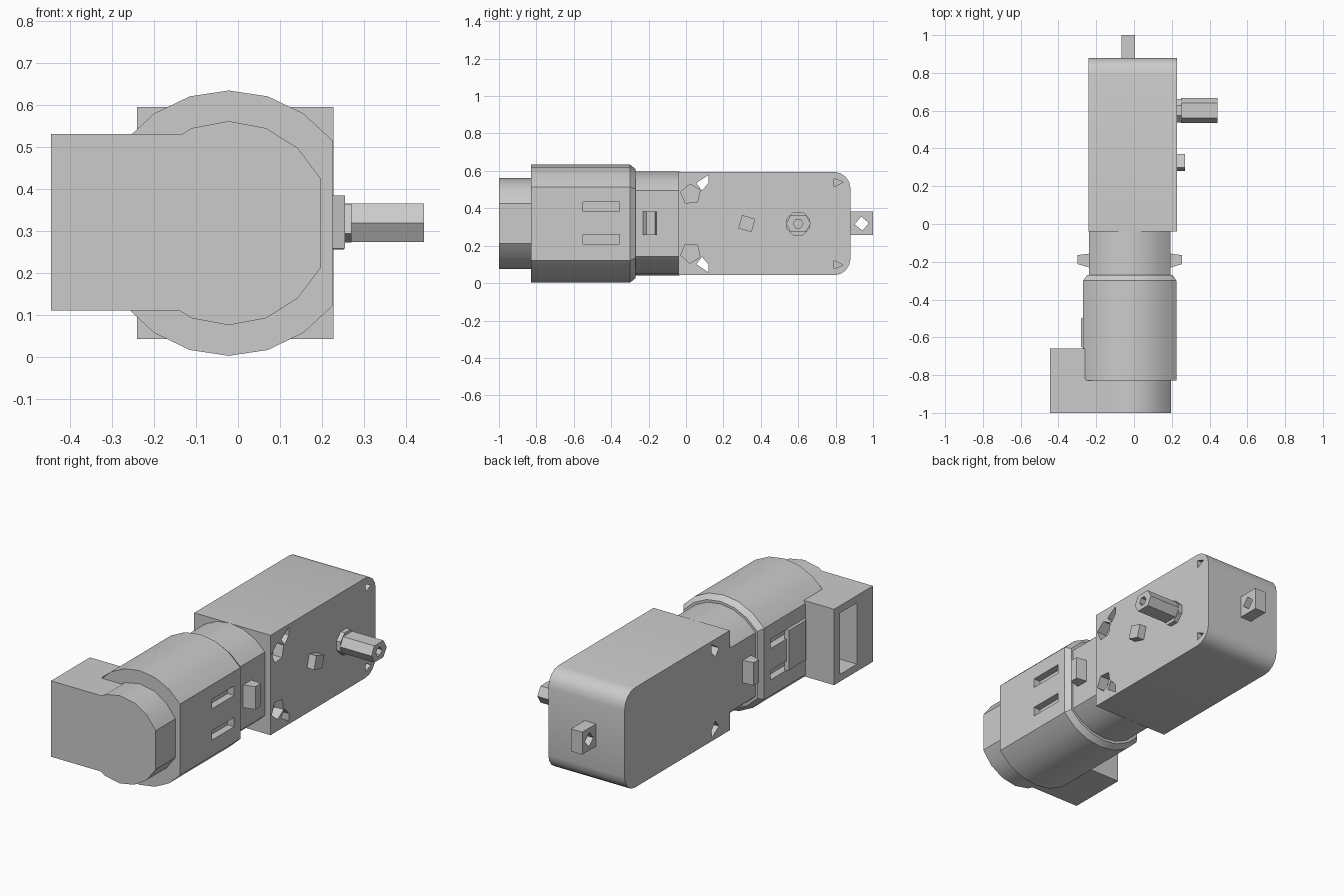
import bpy, bmesh, math

if "Cube" in bpy.data.objects:
    bpy.data.objects.remove(bpy.data.objects["Cube"], do_unlink=True)

GREY = (0.6, 0.6, 0.6, 1)
mat = bpy.data.materials.new("plain grey")
mat.use_nodes = True
mat.diffuse_color = GREY
mat.node_tree.nodes["Principled BSDF"].inputs["Base Color"].default_value = GREY

CX, CZ = -0.022, 0.318


def loft(name, rings, axis, smooth=False):
    """Skin (position, outline) rings stacked along the x or y axis."""
    bm = bmesh.new()
    loops = []
    for pos, pts in rings:
        loops.append([bm.verts.new((pos, u, v) if axis == "x" else (u, pos, v)) for u, v in pts])
    n = len(loops[0])
    for a, b in zip(loops, loops[1:]):
        for i in range(n):
            j = (i + 1) % n
            bm.faces.new((a[i], a[j], b[j], b[i]))
    bm.faces.new(loops[0])
    bm.faces.new(loops[-1])
    bmesh.ops.recalc_face_normals(bm, faces=bm.faces)
    mesh = bpy.data.meshes.new(name)
    bm.to_mesh(mesh)
    bm.free()
    mesh.materials.append(mat)
    ob = bpy.data.objects.new(name, mesh)
    bpy.context.collection.objects.link(ob)
    if smooth:
        bpy.ops.object.select_all(action="DESELECT")
        ob.select_set(True)
        bpy.context.view_layer.objects.active = ob
        bpy.ops.object.shade_smooth_by_angle(angle=math.radians(32))
    return ob


def rect(u0, u1, v0, v1):
    return [(u0, v0), (u1, v0), (u1, v1), (u0, v1)]


def ngon(u, v, r, n, turn=0):
    return [(u + r * math.cos(turn + math.tau * i / n), v + r * math.sin(turn + math.tau * i / n))
            for i in range(n)]


def barrel(half, r, n=6):
    """Circle outline with both sides cut flat at half width."""
    a = math.acos(half / r)
    top = [a + (math.pi - 2 * a) * i / n for i in range(n + 1)]
    return [(CX + r * math.cos(t), CZ + r * math.sin(t))
            for t in top + [t + math.pi for t in top]]


def cut(ob, pts, a, b, axis="x"):
    cutter = loft("cutter", [(a, pts), (b, pts)], axis)
    mod = ob.modifiers.new("cut", "BOOLEAN")
    mod.operation = "DIFFERENCE"
    mod.solver = "EXACT"
    mod.object = cutter
    bpy.context.view_layer.objects.active = ob
    bpy.ops.object.modifier_apply(modifier=mod.name)
    bpy.data.objects.remove(cutter, do_unlink=True)


# Gearbox with rounded far end
R = 0.09
side = [(-0.04, 0.595), (-0.04, 0.042)]
for zc, start in ((0.042 + R, -90), (0.595 - R, 0)):
    for i in range(5):
        t = math.radians(start + i * 22.5)
        side.append((0.88 - R + R * math.cos(t), zc + R * math.sin(t)))
gearbox = loft("gearbox", [(-0.24, side), (0.227, side)], "x", True)

# Mounting holes: open slits, blind sockets and corner dimples, mirrored top to bottom
for s in (1, -1):
    def flip(pts):
        return [(u, CZ + s * (v - CZ)) for u, v in pts]
    cut(gearbox, flip([(0.055, 0.535), (0.085, 0.495), (0.12, 0.535), (0.12, 0.578)]), -0.3, 0.3)
    cut(gearbox, flip(ngon(0.025, 0.475, 0.055, 5, 0.4)), 0.17, 0.3)
    cut(gearbox, flip([(0.79, 0.56), (0.84, 0.54), (0.79, 0.515)]), 0.2, 0.3)

# Motor neck, can and end cap
loft("motor_neck", [(-0.29, barrel(0.215, 0.278)), (-0.035, barrel(0.215, 0.278))], "y", True)
can = loft("motor_can", [(-0.828, barrel(0.247, 0.316)), (-0.3, barrel(0.247, 0.316)),
                         (-0.27, barrel(0.226, 0.292))], "y", True)
for z in (0.235, 0.408):
    slot = rect(-0.55, -0.355, z - 0.026, z + 0.026)
    cut(can, slot, 0.185, 0.3)
    cut(can, slot, -0.3, -0.229)
loft("end_cap", [(-1, barrel(0.218, 0.243)), (-0.82, barrel(0.218, 0.243))], "y", True)

# Connector housing with a side socket
outer = [(-0.445, -1), (-0.03, -1), (-0.03, -0.82), (-0.265, -0.82), (-0.265, -0.66), (-0.445, -0.66)]
housing = loft("connector_housing", [(-1, rect(-0.445, -0.1, 0.11, 0.53)),
                                     (-0.82, rect(-0.445, -0.1, 0.11, 0.53))], "y")
loft_block = loft("connector_block", [(-0.82, rect(-0.445, -0.26, 0.11, 0.53)),
                                      (-0.66, rect(-0.445, -0.26, 0.11, 0.53))], "y")
for block in (housing, loft_block):
    cut(block, rect(-0.86, -0.71, 0.15, 0.49), -0.5, -0.3)

# Raised plate on the can
loft("can_plate", [(-0.26, rect(-0.66, -0.49, 0.2, 0.44)),
                   (-0.28, rect(-0.65, -0.5, 0.21, 0.43))], "x")

# Clips on both sides of the neck
for name, s in (("left_clip", 1), ("right_clip", -1)):
    loft(name, [(CX + s * 0.2, rect(-0.235, -0.155, 0.258, 0.384)),
                (CX + s * 0.277, rect(-0.212, -0.165, 0.258, 0.384))], "x")

# Output shaft with collar, flats and centre hole
loft("shaft_collar", [(0.22, ngon(0.6, CZ, 0.068, 8, 0.39)), (0.252, ngon(0.6, CZ, 0.068, 8, 0.39))], "x")
flats = [(0.535, CZ), (0.56, 0.273), (0.64, 0.273), (0.668, CZ), (0.64, 0.365), (0.56, 0.365)]
shaft = loft("output_shaft", [(0.25, flats), (0.443, flats)], "x")
cut(shaft, ngon(0.6, CZ, 0.026, 6), 0.36, 0.5)

# Locating peg
peg = ngon(0.325, CZ, 0.052, 4, 0.5)
loft("locating_peg", [(0.22, peg), (0.27, peg)], "x")

# Rear tab with hole
tab = loft("rear_tab", [(0.87, rect(-0.065, 0.005, 0.258, 0.382)), (1, rect(-0.065, 0.005, 0.258, 0.382))], "y")
cut(tab, ngon(0.94, CZ, 0.038, 4, 0.1), -0.2, 0.2)
